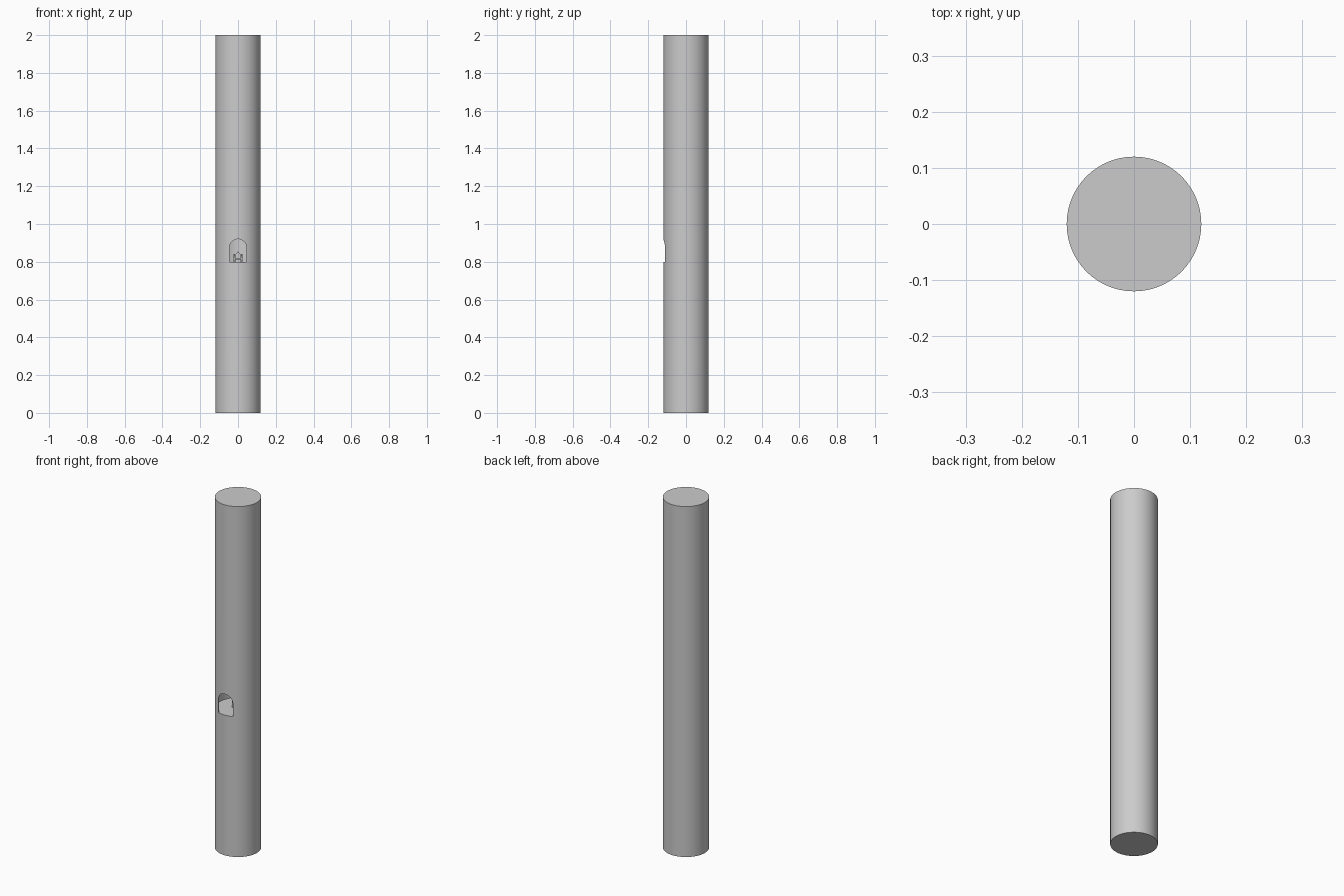
import bpy, bmesh, math

if "Cube" in bpy.data.objects:
    bpy.data.objects.remove(bpy.data.objects["Cube"])

R, H = 0.12, 2.0
FLOOR, CEIL = 0.80, 1.0


def cylinder(name, r, z0, z1, verts=64):
    bpy.ops.mesh.primitive_cylinder_add(vertices=verts, radius=r, depth=z1 - z0,
                                        location=(0, 0, (z0 + z1) / 2))
    ob = bpy.context.object
    ob.name = name
    return ob


def extrude_profile(name, pts, y0, y1):
    """Extrude an x-z outline from y0 to y1."""
    bm = bmesh.new()
    face = bm.faces.new([bm.verts.new((x, y0, z)) for x, z in pts])
    res = bmesh.ops.extrude_face_region(bm, geom=[face])
    for v in res["geom"]:
        if isinstance(v, bmesh.types.BMVert):
            v.co.y = y1
    bmesh.ops.recalc_face_normals(bm, faces=bm.faces[:])
    me = bpy.data.meshes.new(name)
    bm.to_mesh(me)
    bm.free()
    ob = bpy.data.objects.new(name, me)
    bpy.context.collection.objects.link(ob)
    return ob


def box(name, x, y, z):
    return extrude_profile(name, [(x[0], z[0]), (x[1], z[0]), (x[1], z[1]), (x[0], z[1])], *y)


def cut(target, cutter):
    mod = target.modifiers.new("cut", 'BOOLEAN')
    mod.operation, mod.solver, mod.object = 'DIFFERENCE', 'EXACT', cutter
    bpy.context.view_layer.objects.active = target
    bpy.ops.object.modifier_apply(modifier=mod.name)
    bpy.data.objects.remove(cutter)


# Round tower with a thin-walled room behind an arched opening
tower = cylinder("tower", R, 0, H)
cut(tower, cylinder("room_cutter", R - 0.004, FLOOR, CEIL))
w = 0.045
arch = [(-w, FLOOR), (w, FLOOR)] + [
    (w * math.cos(a), 0.875 + w * math.sin(a))
    for a in (math.pi * i / 16 for i in range(17))]
cut(tower, extrude_profile("arch_cutter", arch, -0.2, -0.05))
bpy.ops.object.select_all(action='DESELECT')
tower.select_set(True)
bpy.context.view_layer.objects.active = tower
bpy.ops.object.shade_smooth_by_angle(angle=math.radians(30))

# Small gabled chair standing in the middle of the room
box("chair_seat", (-0.018, 0.018), (-0.02, 0.02), (0.812, 0.82))
extrude_profile("chair_back", [(-0.014, FLOOR), (0.014, FLOOR), (0.014, 0.838),
                               (0, 0.855), (-0.014, 0.838)], 0.014, 0.022)
for side, s in (("left", -1), ("right", 1)):
    xs = sorted((s * 0.016, s * 0.024))
    box(f"chair_{side}_front_post", xs, (-0.022, -0.014), (FLOOR, 0.836))
    box(f"chair_{side}_back_post", xs, (0.014, 0.022), (FLOOR, 0.842))
    box(f"chair_{side}_arm", xs, (-0.014, 0.014), (0.826, 0.832))
